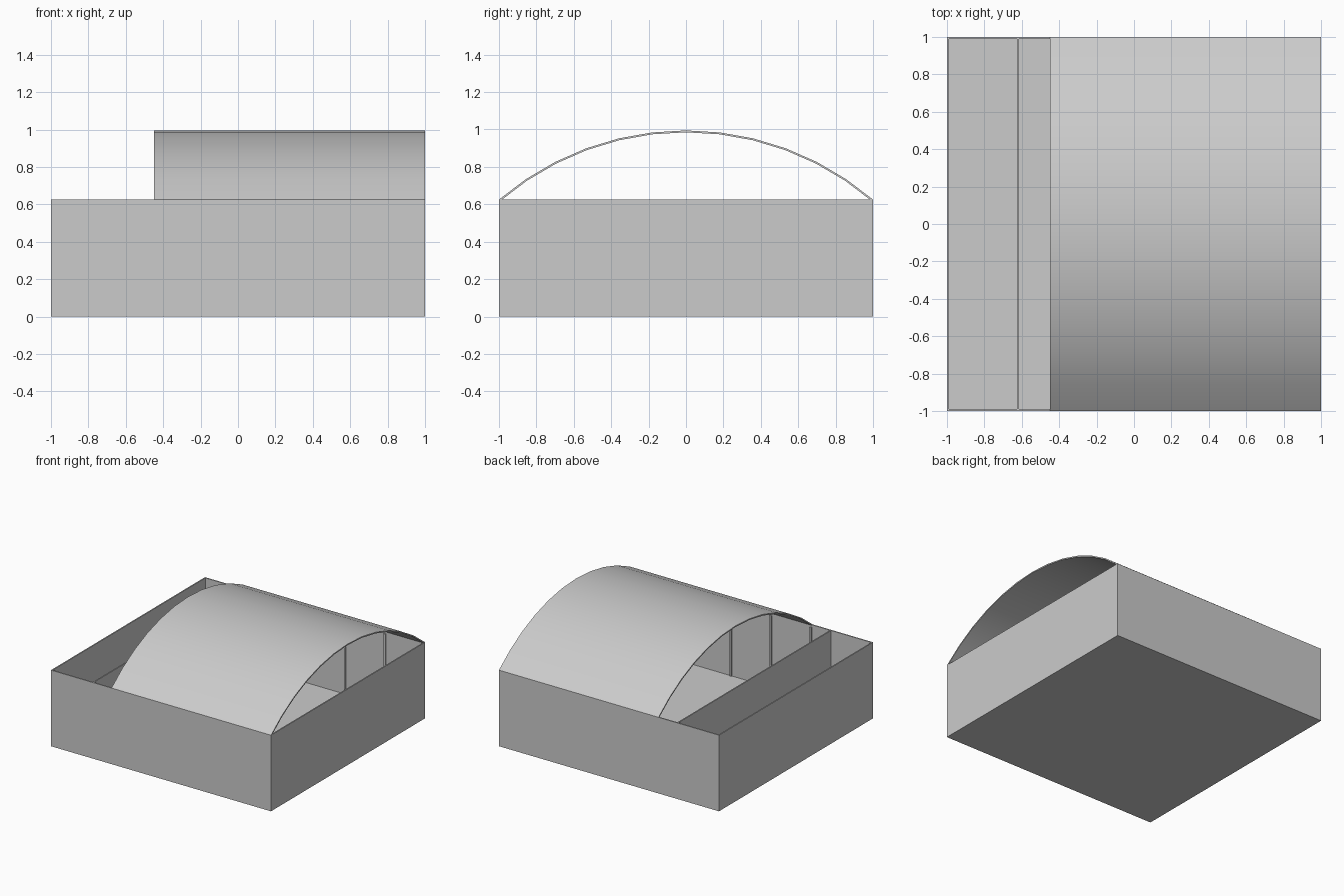
import bpy, bmesh, math

if "Cube" in bpy.data.objects:
    bpy.data.objects.remove(bpy.data.objects["Cube"])

H = 0.625          # wall height
T = 0.01           # sheet thickness
ROOF_X = -0.45     # open end of the roof
SECTIONS = 4


def box(name, x0, x1, y0, y1, z0, z1):
    bm = bmesh.new()
    bmesh.ops.create_cube(bm, size=1)
    for v in bm.verts:
        v.co.x = x0 if v.co.x < 0 else x1
        v.co.y = y0 if v.co.y < 0 else y1
        v.co.z = z0 if v.co.z < 0 else z1
    return finish(name, bm)


def finish(name, bm):
    bmesh.ops.recalc_face_normals(bm, faces=bm.faces)
    me = bpy.data.meshes.new(name)
    bm.to_mesh(me)
    bm.free()
    ob = bpy.data.objects.new(name, me)
    bpy.context.collection.objects.link(ob)
    return ob


# floor and end walls
box("floor", -1, 1, -1, 1, 0, T)
box("left_wall", -1, -1 + T, -1, 1, 0, H)
box("right_wall", 1 - T, 1, -1, 1, 0, H)

# partition between the open trough and the covered bay
box("partition", -0.62 - T / 2, -0.62 + T / 2, -1 + T, 1 - T, T, H)

# long side walls with thin posts at the section joints
step = (1 - ROOF_X) / SECTIONS
for side, s in (("front", -1), ("back", 1)):
    y0, y1 = sorted((s, s * (1 - T)))
    box(side + "_wall", -1 + T, 1 - T, y0, y1, 0, H)
    p0, p1 = sorted((s * (1 - T), s * (1 - 2 * T)))
    for i in range(SECTIONS):
        x = ROOF_X + i * step
        box(f"{side}_post_{i + 1}", x, x + 0.015, p0, p1, T, H - 0.02)

# barrel roof: thin arc shell of 12 facets
rise = 0.995 - H
R = (1 + rise * rise) / (2 * rise)
half = math.asin(1 / R)
cz = H + rise - R
N = 12


def arc(r):
    return [(r * math.sin(a), cz + r * math.cos(a))
            for a in (half * (2 * i / N - 1) for i in range(N + 1))]


bm = bmesh.new()
rings = [[bm.verts.new((x, y, z)) for y, z in arc(r)]
         for x, r in ((ROOF_X, R), (1, R), (1, R - T), (ROOF_X, R - T))]
for k in range(4):
    a, b = rings[k], rings[(k + 1) % 4]
    for i in range(N):
        bm.faces.new((a[i], a[i + 1], b[i + 1], b[i]))
for i in (0, N):
    bm.faces.new([r[i] for r in rings])
roof = finish("barrel_roof", bm)
bpy.context.view_layer.objects.active = roof
roof.select_set(True)
bpy.ops.object.shade_smooth_by_angle(angle=math.radians(30))
